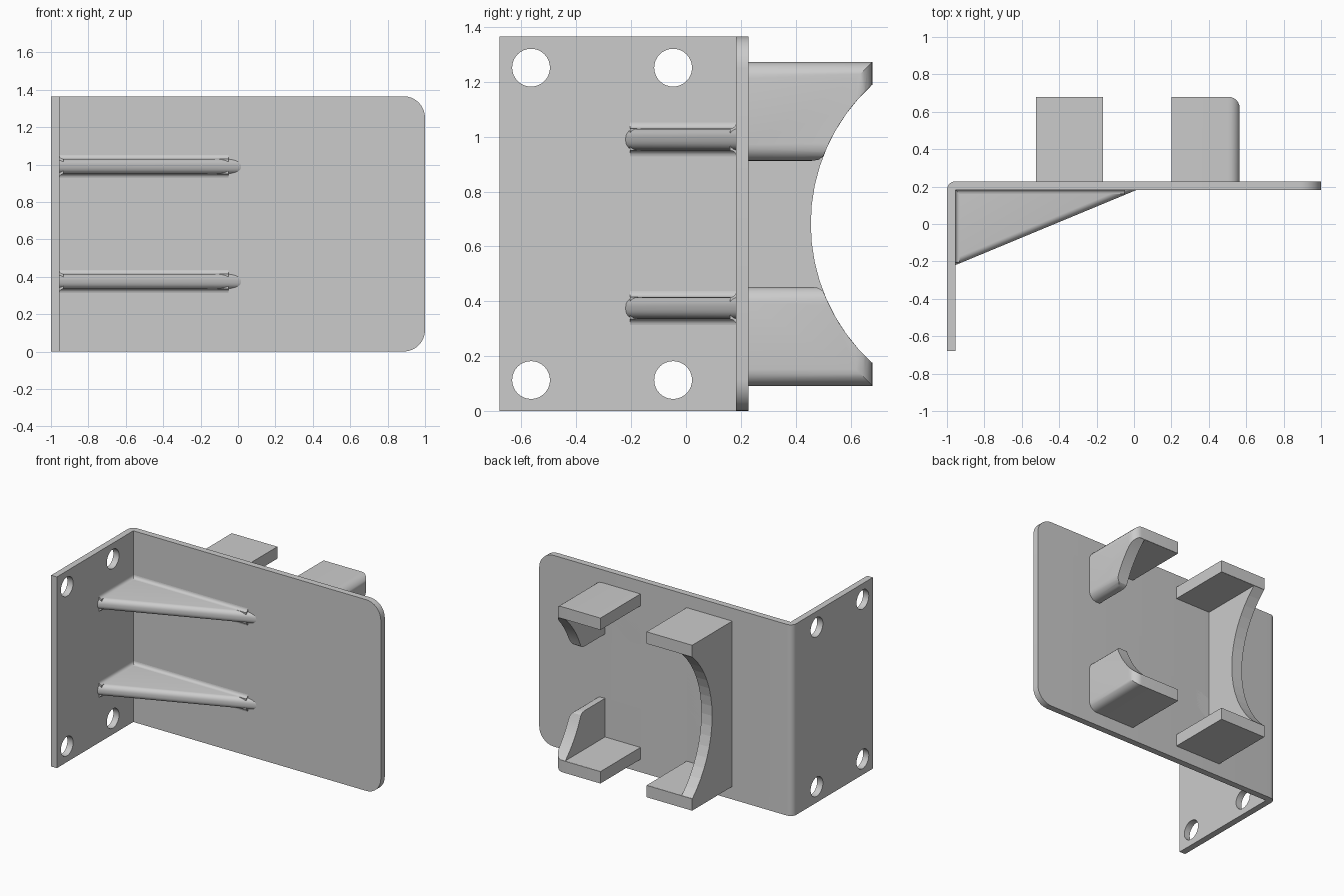
import bpy, bmesh
from math import pi, sin, cos, asin, radians

if "Cube" in bpy.data.objects:
    bpy.data.objects.remove(bpy.data.objects["Cube"])

H = 1.365            # overall height
MID = H / 2
PY0, PY1 = 0.183, 0.228   # plate front and back


def arc(cx, cy, r, a0, a1, n):
    return [(cx + r * cos(a0 + (a1 - a0) * i / n), cy + r * sin(a0 + (a1 - a0) * i / n))
            for i in range(n + 1)]


def prism(name, pts, axis, a, b, bevel=None, r=0.0, seg=6):
    """Extrude a 2D profile along an axis; bevel edges picked by bevel(p, q)."""
    place = {'x': lambda u, v, w: (w, u, v),
             'y': lambda u, v, w: (u, w, v),
             'z': lambda u, v, w: (u, v, w)}[axis]
    bm = bmesh.new()
    lo = [bm.verts.new(place(u, v, a)) for u, v in pts]
    hi = [bm.verts.new(place(u, v, b)) for u, v in pts]
    n = len(pts)
    bm.faces.new(lo)
    bm.faces.new(hi[::-1])
    for i in range(n):
        j = (i + 1) % n
        bm.faces.new((lo[i], hi[i], hi[j], lo[j]))
    bmesh.ops.recalc_face_normals(bm, faces=bm.faces)
    if bevel:
        edges = [e for e in bm.edges if bevel(e.verts[0].co, e.verts[1].co)]
        bmesh.ops.bevel(bm, geom=edges, offset=r, offset_type='OFFSET', segments=seg,
                        profile=0.5, affect='EDGES', clamp_overlap=True)
    me = bpy.data.meshes.new(name)
    bm.to_mesh(me)
    bm.free()
    ob = bpy.data.objects.new(name, me)
    bpy.context.collection.objects.link(ob)
    return ob


def box(name, x0, x1, y0, y1, z0, z1, **kw):
    return prism(name, [(x0, y0), (x1, y0), (x1, y1), (x0, y1)], 'z', z0, z1, **kw)


def activate(ob):
    bpy.ops.object.select_all(action='DESELECT')
    ob.select_set(True)
    bpy.context.view_layer.objects.active = ob


def cut(ob, cutter):
    activate(ob)
    m = ob.modifiers.new("cut", 'BOOLEAN')
    m.operation, m.solver, m.object = 'DIFFERENCE', 'EXACT', cutter
    bpy.ops.object.modifier_apply(modifier=m.name)
    bpy.data.objects.remove(cutter, do_unlink=True)


def smooth(ob):
    activate(ob)
    bpy.ops.object.shade_smooth_by_angle(angle=radians(30))


# Bent plate: L profile with a rounded bend and rounded free corners
R = 0.045
profile = [(-1, -0.68), (-0.955, -0.68), (-0.955, PY0), (1, PY0), (1, PY1)]
profile += arc(-1 + R, PY1 - R, R, pi / 2, pi, 6)
plate = prism("bent_plate", profile, 'z', 0, H, r=0.115, seg=8,
              bevel=lambda p, q: p.x > 0.99 and q.x > 0.99 and abs(p.y - q.y) > 0.01)
# Mounting holes
for y in (-0.565, -0.047):
    for z in (0.113, H - 0.113):
        cut(plate, prism("hole", arc(y, z, 0.069, 0, 2 * pi * 31 / 32, 31), 'x', -1.1, -0.9))
smooth(plate)

# Gusset ribs with rounded sloping edges and concave root fillets
T, F = 0.04, 0.022   # half thickness, fillet radius
for i, zc in enumerate((0.375, 0.99)):
    rib = prism(f"gusset_rib_{i}", [(-0.97, -0.226), (-0.97, 0.195), (0.045, 0.195)],
                'z', zc - T, zc + T, r=0.034, seg=6,
                bevel=lambda p, q: abs(p.x - q.x) > 0.5 and abs(p.y - q.y) > 0.2)
    smooth(rib)
    curve = arc(F, T + F, F, pi, 1.5 * pi, 5)   # (height, half width), tip swapped below
    side = [(F - h, T + F - (w - T)) for h, w in arc(0, T, F, 0, pi / 2, 5)]
    side = [(h, w) for h, w in curve]
    half = [(F - h, 2 * T + F - w) for h, w in side]
    # concave flank: wide at the wall, narrow at height F
    half = [(F * (1 - sin(t)), T + F * (1 - cos(t))) for t in (pi / 10 * k for k in range(6))]
    ring = half + [(h, -w) for h, w in reversed(half)]
    smooth(prism(f"plate_fillet_{i}", [(PY0 - h, zc + w) for h, w in ring], 'x', -0.96, -0.05))
    smooth(prism(f"flange_fillet_{i}", [(-0.955 + h, zc + w) for h, w in ring], 'y', -0.205, 0.19))

# Saddle arc shared by both cradles, in the y-z plane
CY, CR = 1.141, 0.686
Z0, Z1, WALL = 0.092, H - 0.092, 0.085
HALF = asin((MID - 0.16) / CR)

# Full C-shaped cradle: side wall with curved edge, two shelves
cradle = box("full_cradle", -0.525, -0.165, PY1 - 0.01, 0.68, Z0, Z1)
cut(cradle, box("inner", -0.525 + WALL, 0, PY1, 0.8, Z0 + WALL, Z1 - WALL))
saddle = arc(CY, MID, CR, pi - asin(0.506 / CR), pi + asin(0.506 / CR), 16)
cut(cradle, prism("saddle", saddle + [(0.8, 0.177), (0.8, H - 0.177)], 'x', -0.6, -0.1))

# Split cradle: two corner brackets with rounded outer edges
low = arc(CY, MID, CR, pi + asin(0.506 / CR), pi + asin(0.262 / CR), 8)
low += [(0.5, 0.437), (0.483, 0.449), (0.455, 0.453), (0.455, 0.5)]
for name, top in (("lower_corner_bracket", False), ("upper_corner_bracket", True)):
    def fz(z):
        return H - z if top else z
    za, zb = sorted((fz(Z0), fz(0.453)))
    br = box(name, 0.2, 0.565, PY1 - 0.01, 0.68, za, zb, r=0.06, seg=6,
             bevel=lambda p, q: p.x > 0.56 and q.x > 0.56 and max(p.y, q.y) > 0.67
             and (abs(p.y - q.y) > 0.1 or abs(p.z - q.z) > 0.1))
    ia, ib = sorted((fz(Z0 + WALL), fz(0.6)))
    cut(br, box("inner", 0.1, 0.565 - WALL, PY1, 0.8, ia, ib))
    outline = [(y, fz(z)) for y, z in low + [(0.8, 0.5), (0.8, 0.177)]]
    cut(br, prism("saddle", outline, 'x', 0.1, 0.7))
    smooth(br)
